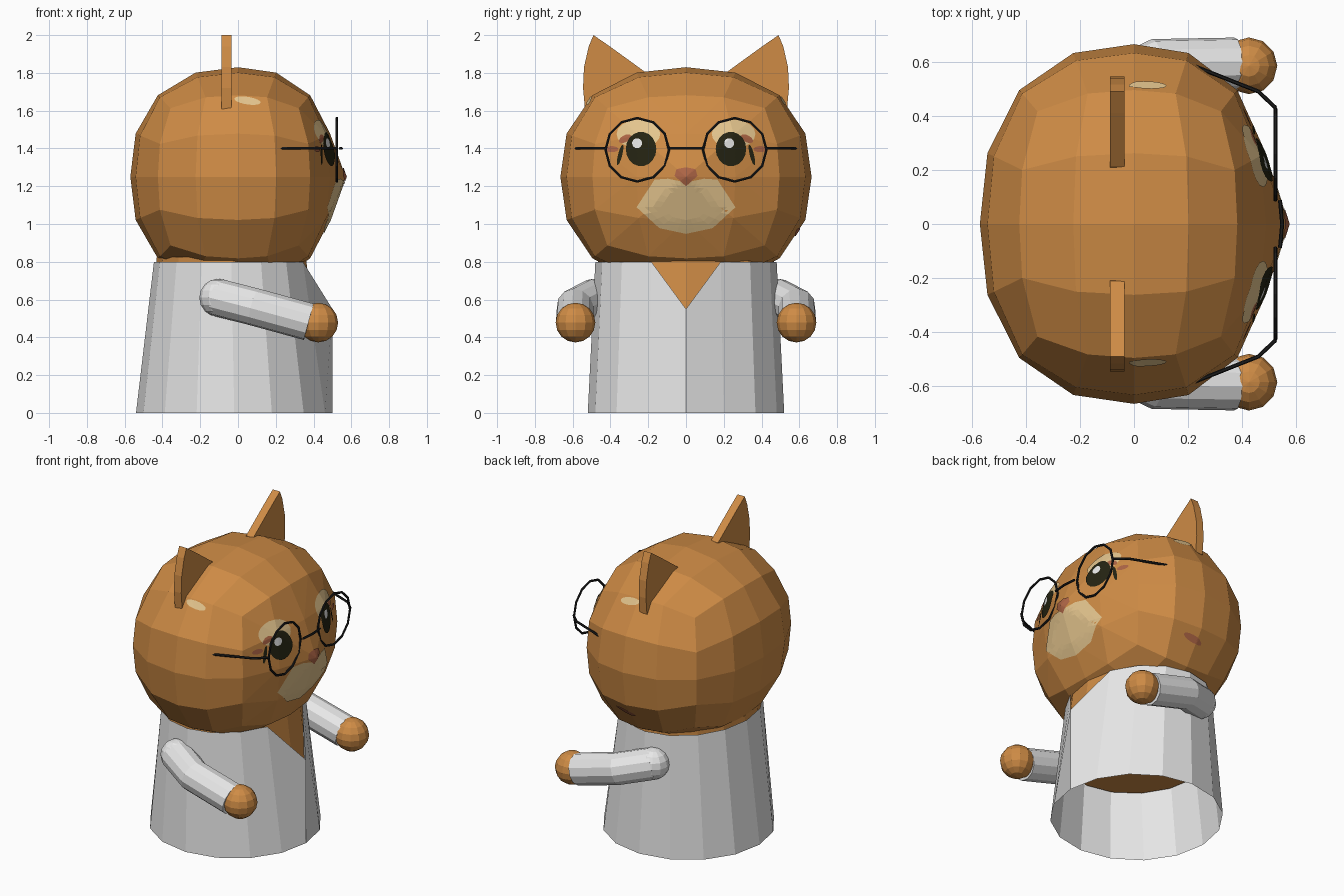
import bpy, bmesh, math
from mathutils import Vector
from mathutils.bvhtree import BVHTree

if "Cube" in bpy.data.objects:
    bpy.data.objects.remove(bpy.data.objects["Cube"])


def material(name, r, g, b):
    m = bpy.data.materials.new(name)
    m.diffuse_color = (r, g, b, 1)
    m.use_nodes = True
    m.node_tree.nodes["Principled BSDF"].inputs["Base Color"].default_value = m.diffuse_color
    return m


FUR = material("orange_fur", 0.62, 0.26, 0.06)
COAT = material("white_cloth", 0.8, 0.8, 0.8)
CREAM = material("cream_fur", 0.78, 0.56, 0.27)
BROWN = material("reddish_brown", 0.42, 0.13, 0.06)
EYE = material("dark_eye", 0.018, 0.017, 0.006)
WIRE = material("black_wire", 0.012, 0.012, 0.012)
SHINE = material("eye_white", 0.85, 0.85, 0.85)


def finish(name, bm, mat):
    me = bpy.data.meshes.new(name)
    bm.to_mesh(me)
    bm.free()
    me.materials.append(mat)
    ob = bpy.data.objects.new(name, me)
    bpy.context.collection.objects.link(ob)
    return ob


def ball(name, centre, r, mat):
    bm = bmesh.new()
    bmesh.ops.create_uvsphere(bm, u_segments=12, v_segments=8, radius=r)
    bmesh.ops.translate(bm, verts=bm.verts, vec=centre)
    finish(name, bm, mat)


def tube(name, paths, r, res, mat):
    """Round tube along each (points, closed) path."""
    cu = bpy.data.curves.new(name, 'CURVE')
    cu.dimensions = '3D'
    cu.bevel_depth, cu.bevel_resolution, cu.use_fill_caps = r, res, True
    for pts, closed in paths:
        sp = cu.splines.new('POLY')
        sp.points.add(len(pts) - 1)
        for p, co in zip(sp.points, pts):
            p.co = (*co, 1)
        sp.use_cyclic_u = closed
    tmp = bpy.data.objects.new(name + "_path", cu)
    bpy.context.collection.objects.link(tmp)
    dg = bpy.context.evaluated_depsgraph_get()
    me = bpy.data.meshes.new_from_object(tmp.evaluated_get(dg))
    bpy.data.objects.remove(tmp)
    me.name = name
    me.materials.clear()
    me.materials.append(mat)
    for p in me.polygons:
        p.use_smooth = False
        p.material_index = 0
    bpy.context.collection.objects.link(bpy.data.objects.new(name, me))


# head: cube grid rounded into a full ellipsoid, face pulled to a small snout
C = Vector((0, 0, 1.25))
bm = bmesh.new()
bmesh.ops.create_cube(bm, size=2)
bmesh.ops.subdivide_edges(bm, edges=bm.edges[:], cuts=3, use_grid_fill=True)
for v in bm.verts:
    d = Vector([math.tan(c * math.pi / 4) for c in v.co])
    d /= sum(abs(c) ** 2.35 for c in d) ** (1 / 2.35)
    x = d.x * 0.57
    if x > 0 and d.x < 0.999:
        x *= 0.9
    v.co = C + Vector((x, d.y * 0.665, d.z * 0.58))
bmesh.ops.triangulate(bm, faces=[f for f in bm.faces if f.calc_center_median().x > 0.3])
bm.normal_update()
tree = BVHTree.FromBMesh(bm)
finish("head", bm, FUR)


# painted patches: thin plates that follow the head surface
def patch(name, pts, mat, off, side=0):
    """Outline in (u, z); side 0 projects on the face, +1 / -1 on a cheek."""
    n = len(pts)
    step = max(1, 36 // n)
    rim = [Vector(pts[i]).lerp(Vector(pts[(i + 1) % n]), k / step)
           for i in range(n) for k in range(step)]
    us, zs = [p.x for p in rim], [p.y for p in rim]
    mid = Vector(((min(us) + max(us)) / 2, (min(zs) + max(zs)) / 2))
    bm = bmesh.new()

    def drop(p):
        if side:
            hit = tree.ray_cast(Vector((p.x, 2 * side, p.y)), Vector((0, -side, 0)))[0]
        else:
            hit = tree.ray_cast(Vector((2, p.x, p.y)), Vector((-1, 0, 0)))[0]
        return bm.verts.new(hit + (hit - C).normalized() * off)

    rings = [[drop(mid.lerp(p, k / 6)) for p in rim] for k in range(1, 7)]
    centre = drop(mid)
    m = len(rim)
    for i in range(m):
        j = (i + 1) % m
        bm.faces.new((centre, rings[0][i], rings[0][j]))
        for a, b in zip(rings, rings[1:]):
            bm.faces.new((a[i], b[i], b[j], a[j]))
    bm.normal_update()
    for f in bm.faces:
        if f.normal.dot(f.calc_center_median() - C) < 0:
            f.normal_flip()
    finish(name, bm, mat)


def oval(u, z, ru, rz, tilt=0):
    out = []
    for i in range(18):
        t = i * math.tau / 18
        a, b = ru * math.cos(t), rz * math.sin(t)
        out.append((u + a * math.cos(tilt) - b * math.sin(tilt),
                    z + a * math.sin(tilt) + b * math.cos(tilt)))
    return out


half = [(0.14, 0.98), (0.26, 1.09), (0.165, 1.235), (0.095, 1.24)]
patch("muzzle", [(0, 0.95)] + half + [(0, 1.22)] + [(-y, z) for y, z in half[::-1]],
      CREAM, 0.004)
patch("nose", [(0, 1.2), (0.06, 1.255), (0.05, 1.29), (0, 1.3), (-0.05, 1.29), (-0.06, 1.255)],
      BROWN, 0.006)

for s, tag in ((1, "left"), (-1, "right")):
    patch("brow_patch_" + tag, oval(s * 0.25, 1.475, 0.115, 0.075), CREAM, 0.004)
    patch("eye_corner_" + tag, oval(s * 0.32, 1.45, 0.035, 0.018, -s * 0.5), BROWN, 0.005)
    patch("eye_mark_" + tag, oval(s * 0.39, 1.395, 0.035, 0.016), BROWN, 0.005)
    patch("eye_" + tag, oval(s * 0.235, 1.395, 0.08, 0.09), EYE, 0.007)
    patch("lash_" + tag, oval(s * 0.345, 1.365, 0.011, 0.055, s * 0.25), EYE, 0.006)
    patch("eye_shine_" + tag, oval(s * 0.24 - 0.015, 1.425, 0.026, 0.026), SHINE, 0.009)
    patch("side_patch_" + tag, oval(0.05, 1.65, 0.07, 0.02, -0.15), CREAM, 0.005, s)

    # ear: flat curved triangle with thickness
    bm = bmesh.new()
    prof = [(0.2, 1.74), (0.21, 1.8), (0.32, 1.88), (0.41, 1.945), (0.49, 2.0), (0.515, 1.94),
            (0.54, 1.83), (0.545, 1.72), (0.535, 1.61), (0.4, 1.58)]
    a = [bm.verts.new((-0.088, s * y, z)) for y, z in prof]
    b = [bm.verts.new((-0.035, s * y, z)) for y, z in prof]
    bm.faces.new(a)
    bm.faces.new(b)
    for i in range(len(prof)):
        j = (i + 1) % len(prof)
        bm.faces.new((a[i], a[j], b[j], b[i]))
    bmesh.ops.recalc_face_normals(bm, faces=bm.faces)
    finish("ear_" + tag, bm, FUR)

    # arm: bent sleeve with round shoulder and paw
    tube("sleeve_" + tag, [([(-0.105, s * 0.49, 0.61), (0.09, s * 0.587, 0.56),
                             (0.375, s * 0.59, 0.482)], False)], 0.1, 4, COAT)
    ball("shoulder_" + tag, (-0.105, s * 0.49, 0.61), 0.1, COAT)
    ball("paw_" + tag, (0.425, s * 0.585, 0.478), 0.105, FUR)

patch("cheek_mark", oval(0.03, 0.96, 0.07, 0.018, 0.2), BROWN, 0.005, 1)


# coat and body: 16-sided tapered shells
def ring(bm, t, k=1.0):
    """Coat cross-section at height t (0 hem, 1 collar), scaled by k."""
    return [bm.verts.new((-0.02 - 0.015 * t + k * (0.52 - 0.11 * t) * math.cos(i * math.tau / 16),
                          k * (0.52 - 0.04 * t) * math.sin(i * math.tau / 16), 0.8 * t))
            for i in range(16)]


def skin(bm, lo, hi):
    for i in range(16):
        j = (i + 1) % 16
        bm.faces.new((lo[i], lo[j], hi[j], hi[i]))


bm = bmesh.new()
lo, hi = ring(bm, 0), ring(bm, 1)
skin(bm, lo, hi)
hi[0].co = (0.5, 0, 0.55)  # open V neck
finish("coat", bm, COAT)

bm = bmesh.new()
lo, hi = ring(bm, 0.54, 0.95), ring(bm, 1.03, 0.97)
skin(bm, lo, hi)
bm.faces.new(lo[::-1])
bm.faces.new(hi)
finish("body", bm, FUR)

# glasses: two rims, bridge and temples
paths = [([(0.54, -0.088, 1.4), (0.548, 0, 1.4), (0.54, 0.088, 1.4)], False)]
for s in (1, -1):
    rim = [(0.523, s * 0.258 + 0.168 * math.cos(i * math.tau / 12),
            1.393 + 0.168 * math.sin(i * math.tau / 12)) for i in range(12)]
    paths.append((rim, True))
    paths.append(([(0.523, s * 0.43, 1.4), (0.46, s * 0.49, 1.4), (0.22, s * 0.585, 1.4)], False))
tube("glasses", paths, 0.0075, 1, WIRE)
